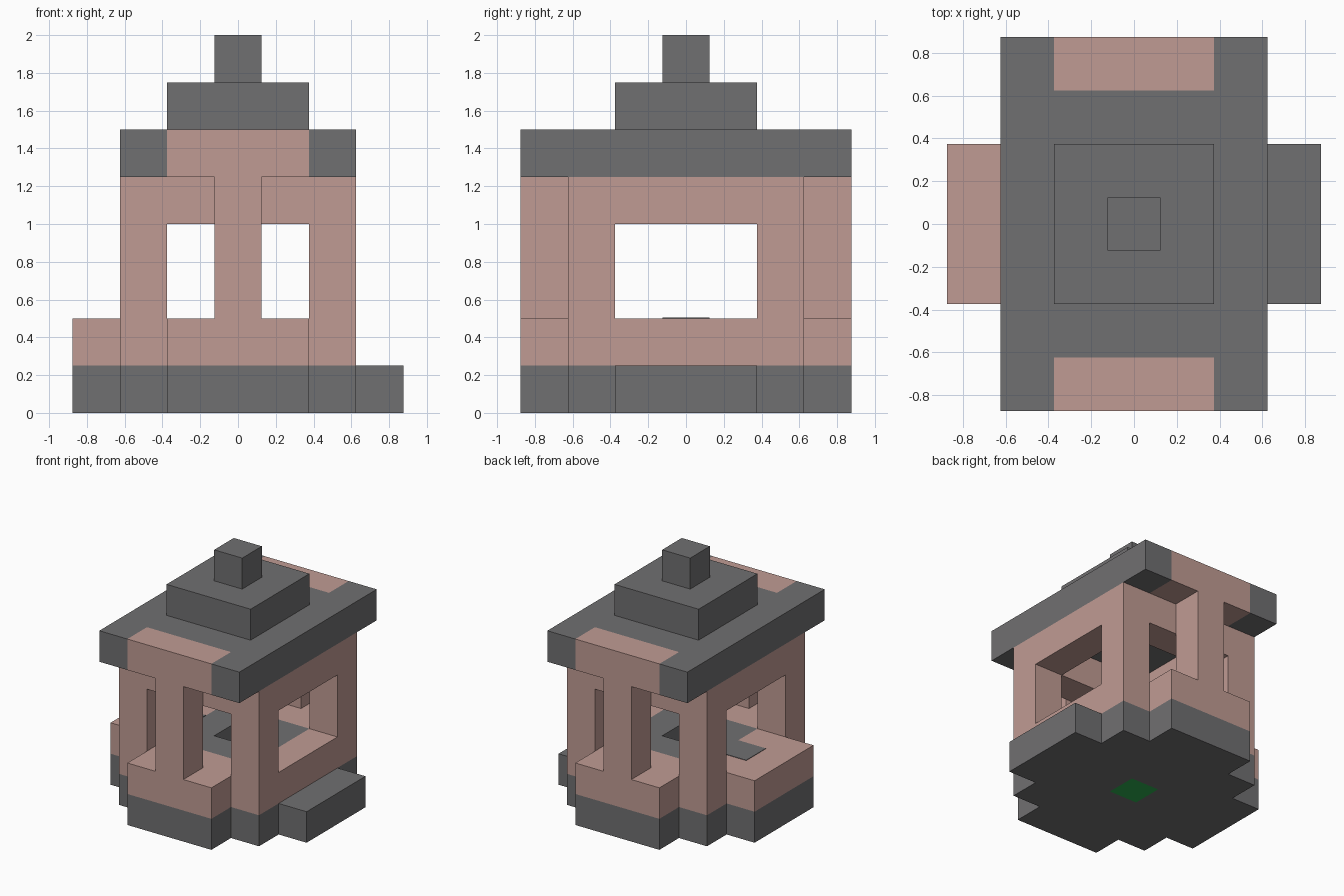
import bpy
import bmesh
from mathutils import Matrix, Vector

default = bpy.data.objects.get("Cube")
if default:
    bpy.data.objects.remove(default, do_unlink=True)

# All block sizes are counted in eighths of a unit
U = 0.125


def material(name, colour):
    mat = bpy.data.materials.new(name)
    mat.use_nodes = True
    mat.diffuse_color = (*colour, 1)
    mat.node_tree.nodes["Principled BSDF"].inputs["Base Color"].default_value = (*colour, 1)
    return mat


STONE = material("grey stone", (0.163, 0.16, 0.165))
CLAY = material("pink clay", (0.53, 0.33, 0.295))
GREEN = material("green", (0.027, 0.42, 0.08))


def part(name, mat, z, *boxes):
    """One object from boxes (x0, x1, y0, y1) that share a height range z."""
    bm = bmesh.new()
    for x0, x1, y0, y1 in boxes:
        lo, hi = Vector((x0, y0, z[0])) * U, Vector((x1, y1, z[1])) * U
        place = Matrix.Translation((lo + hi) / 2) @ Matrix.Diagonal((*(hi - lo), 1))
        bmesh.ops.create_cube(bm, size=1, matrix=place)
    mesh = bpy.data.meshes.new(name)
    bm.to_mesh(mesh)
    bm.free()
    mesh.materials.append(mat)
    obj = bpy.data.objects.new(name, mesh)
    bpy.context.collection.objects.link(obj)
    return obj


def block(r):
    return (-r, r, -r, r)


def ring(outer, inner):
    """Four boxes around a square opening."""
    return [(-outer, outer, -outer, -inner), (-outer, outer, inner, outer),
            (-outer, -inner, -inner, inner), (inner, outer, -inner, inner)]


front_back = [(-3, 3, -7, -5), (-3, 3, 5, 7)]
sides = [(-7, -5, -3, 3), (5, 7, -3, 3)]

# Foundation with a step on every side and a green tile in the middle
part("foundation", STONE, (0, 2), *ring(5, 1), *front_back, *sides)
part("centre_tile", GREEN, (0, 2), block(1))

# Raised floor with a central pit, its clay border, ledges and side bench
part("floor", STONE, (2, 4), *ring(3, 1))
part("floor_border", CLAY, (2, 4), *ring(5, 3))
part("ledges", CLAY, (2, 4), *front_back)
part("bench", CLAY, (2, 4), sides[0])
part("floor_path", STONE, (4, 4.03), (-5, -3, -1, 1))

# Corner posts, middle pillars and lintels
corners = [(min(3 * sx, 5 * sx), max(3 * sx, 5 * sx), min(3 * sy, 5 * sy), max(3 * sy, 5 * sy))
           for sx in (-1, 1) for sy in (-1, 1)]
part("corner_posts", CLAY, (4, 8), *corners)
part("pillars", CLAY, (4, 10), (-1, 1, -7, -5), (-1, 1, 5, 7))
part("lintels", CLAY, (8, 10), *ring(5, 3))

# Stepped roof with clay panels at both ends
part("roof", STONE, (10, 12), block(5))
part("roof_corners", STONE, (10, 12), *[
    (x, x + 2, y, y + 2) for x in (-5, 3) for y in (-7, 5)])
part("roof_end_panels", CLAY, (10, 12), *front_back)
part("roof_tier", STONE, (12, 14), block(3))
part("finial", STONE, (14, 16), block(1))
